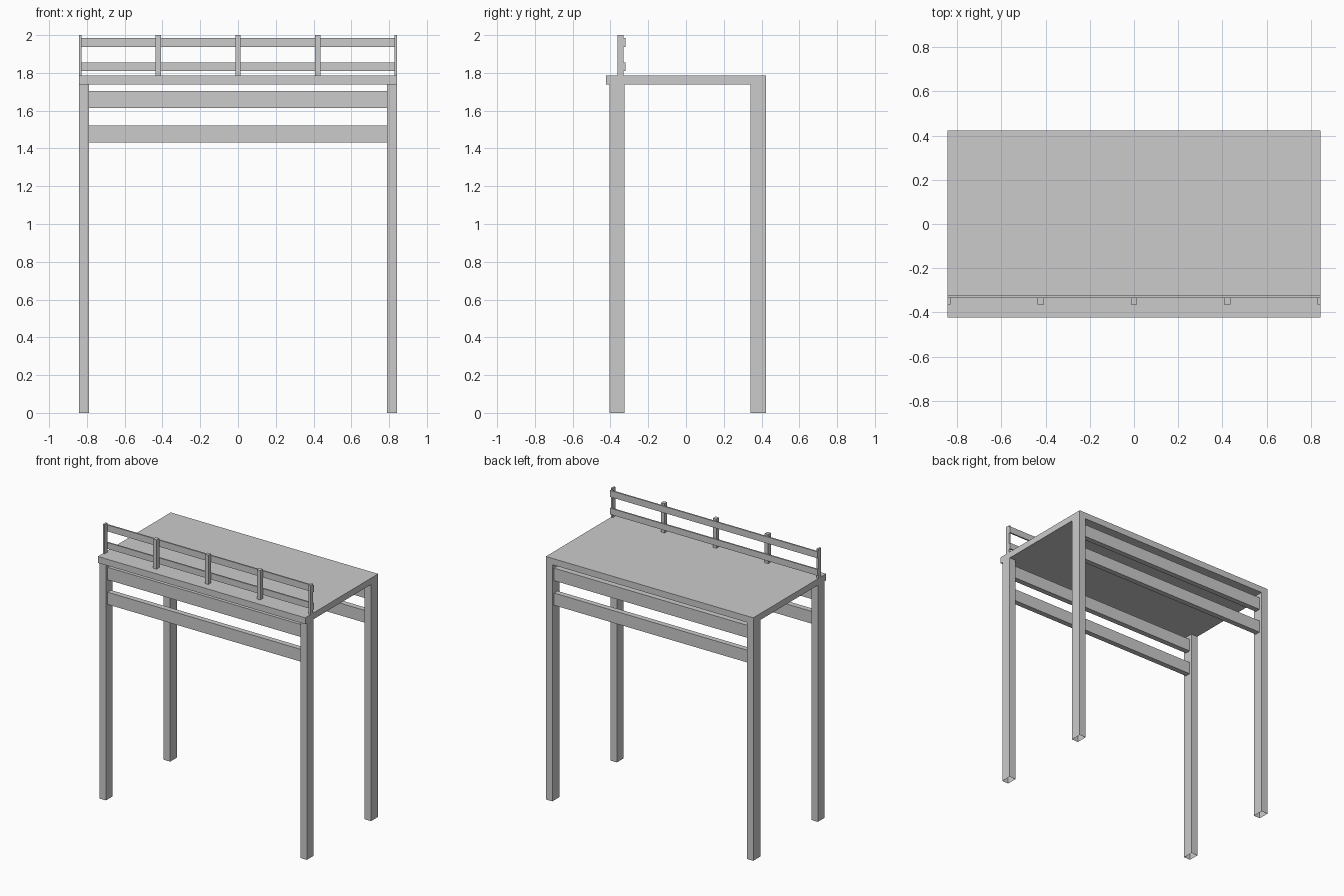
import bpy, bmesh

if "Cube" in bpy.data.objects:
    bpy.data.objects.remove(bpy.data.objects["Cube"])


def box(name, x, y, z, open_bottom=False):
    """Box object from (min, max) ranges."""
    bm = bmesh.new()
    bmesh.ops.create_cube(bm, size=1)
    for v in bm.verts:
        v.co = [r[0] if c < 0 else r[1] for c, r in zip(v.co, (x, y, z))]
    if open_bottom:
        bm.normal_update()
        down = [f for f in bm.faces if f.normal.z < -0.9]
        bmesh.ops.delete(bm, geom=down, context='FACES_ONLY')
    mesh = bpy.data.meshes.new(name)
    bm.to_mesh(mesh)
    bm.free()
    ob = bpy.data.objects.new(name, mesh)
    bpy.context.collection.objects.link(ob)
    return ob


W, D = 0.843, 0.423          # half width and half depth of the deck
LEG_X = 0.79                 # inner face of the legs
DECK = (1.738, 1.785)

# Deck
box("deck", (-W, W), (-D, D), DECK)

# Legs (hollow at the foot) and the pairs of rails between them
rows = {"front": ((-0.405, -0.326), (-0.385, -0.345)),
        "back": ((0.341, D), (0.362, 0.402))}
for row, (leg_y, rail_y) in rows.items():
    for side, x in (("left", (-W, -LEG_X)), ("right", (LEG_X, W))):
        box(f"{row}_{side}_leg", x, leg_y, (0, DECK[0]), open_bottom=True)
    for level, z in (("upper", (1.613, 1.705)), ("lower", (1.432, 1.522))):
        box(f"{row}_{level}_rail", (-LEG_X, LEG_X), rail_y, z)

# Guard posts along the front edge, the end ones half as wide
for i in range(5):
    c = (i - 2) * W / 2
    x = (max(c - 0.014, -W), min(c + 0.014, W))
    box(f"guard_post_{i + 1}", x, (-0.363, -0.332), (DECK[1], 2.0))

# Guard boards behind the posts
for level, z in (("upper", (1.938, 1.986)), ("lower", (1.81, 1.856))):
    box(f"guard_board_{level}", (-W, W), (-0.332, -0.321), z)
